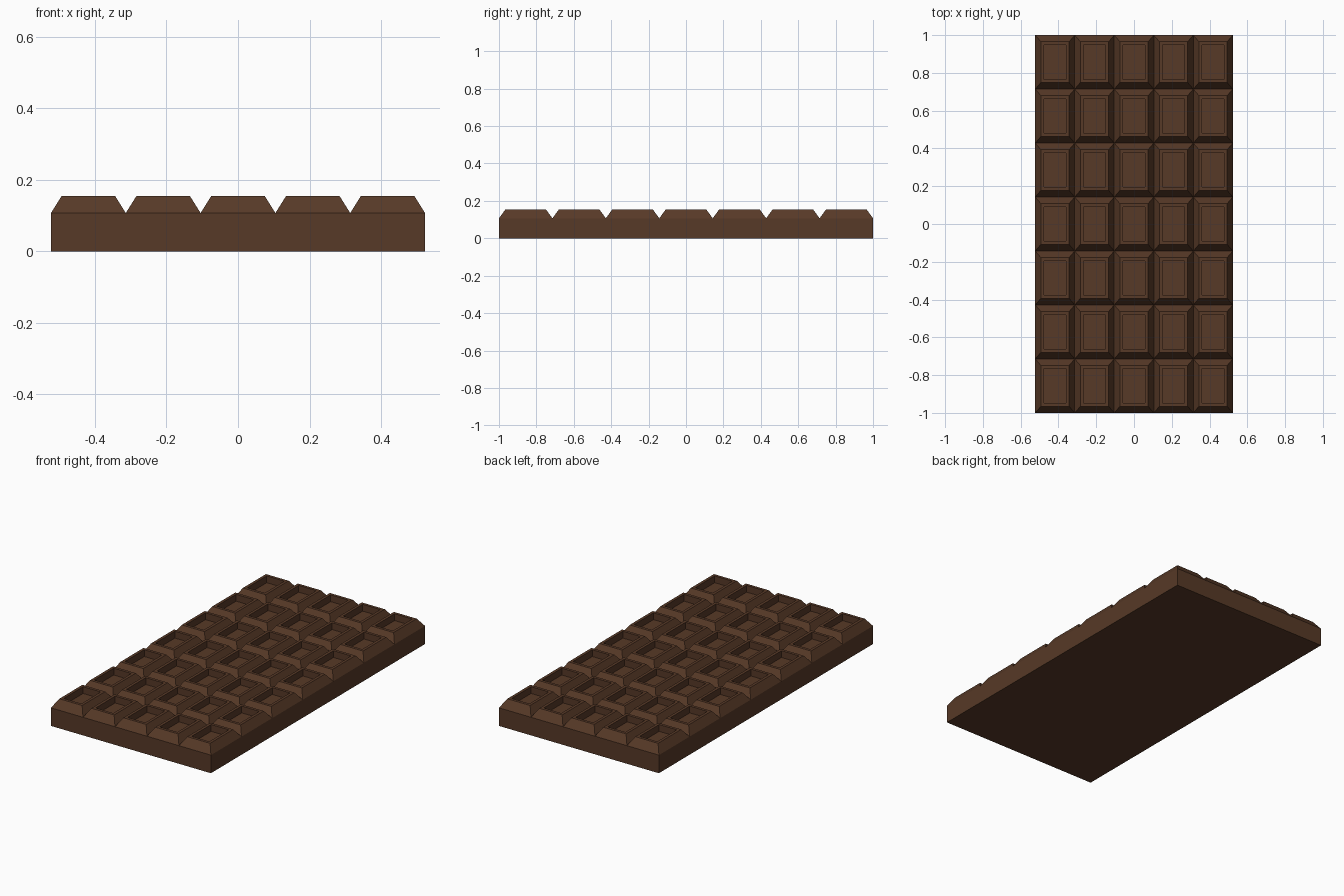
import bpy, bmesh

if "Cube" in bpy.data.objects:
    bpy.data.objects.remove(bpy.data.objects["Cube"])

COLS, ROWS = 5, 7
W, L = 1.046, 2.0          # overall width and length
BASE, TOP, FLOOR = 0.107, 0.155, 0.115

chocolate = bpy.data.materials.new("dark_chocolate")
chocolate.diffuse_color = (0.095, 0.041, 0.020, 1)
chocolate.use_nodes = True
chocolate.node_tree.nodes["Principled BSDF"].inputs["Base Color"].default_value = chocolate.diffuse_color


def ring(bm, cx, cy, hx, hy, z):
    return [bm.verts.new((cx + sx * hx, cy + sy * hy, z))
            for sx, sy in ((-1, -1), (1, -1), (1, 1), (-1, 1))]


def bridge(bm, lower, upper):
    for i in range(4):
        j = (i + 1) % 4
        bm.faces.new((lower[i], lower[j], upper[j], upper[i]))


def finish(bm, name):
    mesh = bpy.data.meshes.new(name)
    bm.to_mesh(mesh)
    bm.free()
    mesh.materials.append(chocolate)
    obj = bpy.data.objects.new(name, mesh)
    bpy.context.collection.objects.link(obj)


# solid slab: sides and underside (its top is covered by the pieces)
bm = bmesh.new()
bottom = ring(bm, 0, 0, W / 2, L / 2, 0)
bridge(bm, bottom, ring(bm, 0, 0, W / 2, L / 2, BASE))
bm.faces.new(bottom[::-1])
finish(bm, "slab")

# pieces: sloped sides, narrow rim, sunken panel
bm = bmesh.new()
px, py = W / COLS, L / ROWS
for c in range(COLS):
    for r in range(ROWS):
        cx = -W / 2 + (c + 0.5) * px
        cy = -L / 2 + (r + 0.5) * py
        rings = [ring(bm, cx, cy, px / 2 - ix, py / 2 - iy, z) for ix, iy, z in (
            (0, 0, BASE), (0.030, 0.035, TOP),
            (0.047, 0.052, TOP), (0.047, 0.052, FLOOR))]
        for a, b in zip(rings, rings[1:]):
            bridge(bm, a, b)
        bm.faces.new(rings[-1])
finish(bm, "chocolate_pieces")
